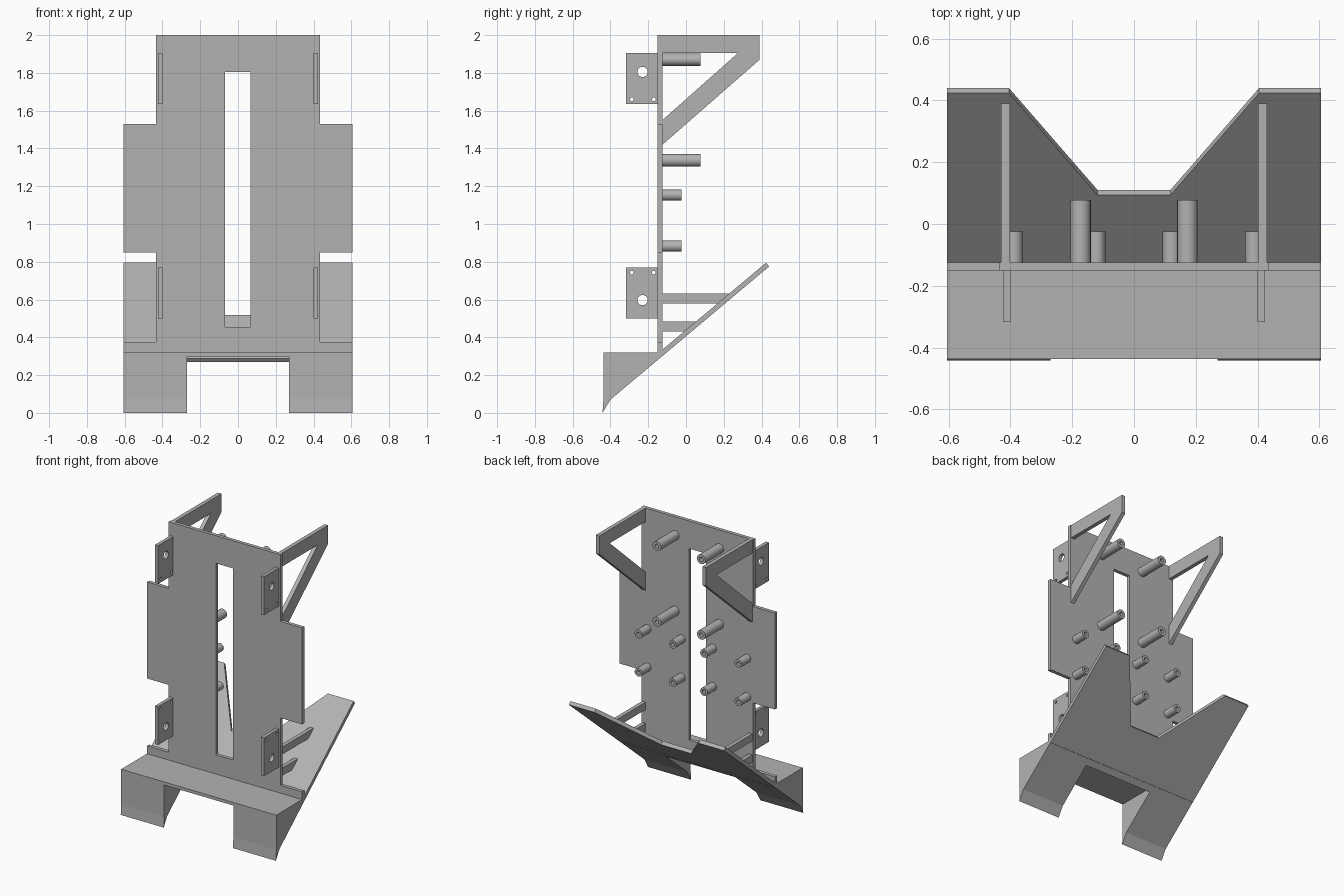
import bpy, bmesh, math
from mathutils import Matrix, Vector

cube = bpy.data.objects.get("Cube")
if cube:
    bpy.data.objects.remove(cube, do_unlink=True)

# single plain plastic colour
grey = bpy.data.materials.new("light_grey")
grey.use_nodes = True
colour = (0.45, 0.45, 0.45, 1)
grey.diffuse_color = colour
grey.node_tree.nodes["Principled BSDF"].inputs["Base Color"].default_value = colour


def frame(u, v, origin=(0, 0, 0)):
    """Matrix placing a flat drawing (u across, v up) in space."""
    u, v = Vector(u), Vector(v)
    m = Matrix((u, v, u.cross(v))).transposed().to_4x4()
    m.translation = Vector(origin)
    return m


def circle(cu, cv, r, n=24):
    return [(cu + r * math.cos(2 * math.pi * i / n),
             cv + r * math.sin(2 * math.pi * i / n)) for i in range(n)]


def prism(name, loops, matrix, lo, hi, smooth=False):
    """Extrude an outline with holes from lo to hi along the drawing normal."""
    cu = bpy.data.curves.new(name, 'CURVE')
    cu.dimensions = '2D'
    cu.fill_mode = 'BOTH'
    cu.extrude = (hi - lo) / 2
    for loop in loops:
        s = cu.splines.new('POLY')
        s.points.add(len(loop) - 1)
        for p, (a, b) in zip(s.points, loop):
            p.co = (a, b, 0, 1)
        s.use_cyclic_u = True
    tmp = bpy.data.objects.new(name + "_outline", cu)
    bpy.context.collection.objects.link(tmp)
    bpy.context.view_layer.update()
    dg = bpy.context.evaluated_depsgraph_get()
    me = bpy.data.meshes.new_from_object(tmp.evaluated_get(dg))
    bpy.data.objects.remove(tmp, do_unlink=True)
    bm = bmesh.new()
    bm.from_mesh(me)
    bmesh.ops.remove_doubles(bm, verts=bm.verts, dist=1e-5)
    bmesh.ops.transform(bm, matrix=matrix @ Matrix.Translation((0, 0, (lo + hi) / 2)),
                        verts=bm.verts)
    bmesh.ops.recalc_face_normals(bm, faces=bm.faces)
    for f in bm.faces:
        f.smooth = False
        f.material_index = 0
    bm.to_mesh(me)
    bm.free()
    me.materials.clear()
    me.materials.append(grey)
    ob = bpy.data.objects.new(name, me)
    bpy.context.collection.objects.link(ob)
    if smooth:
        bpy.ops.object.select_all(action='DESELECT')
        ob.select_set(True)
        bpy.context.view_layer.objects.active = ob
        bpy.ops.object.shade_smooth_by_angle(angle=math.radians(35))
    return ob


def mirrored(half):
    return half + [(-a, b) for a, b in reversed(half)]


SIDE = frame((0, 1, 0), (0, 0, 1))            # drawing in y, z; normal +x
FRONT = frame((1, 0, 0), (0, 0, 1))           # drawing in x, z; normal -y
tilt = math.radians(40)
RAMP = frame((1, 0, 0), (0, math.cos(tilt), math.sin(tilt)), (0, -0.40, 0.07))
W, N = 0.605, 0.435                           # wide and narrow half widths

# upright plate with stepped sides and a long slot
outline = mirrored([(W, 0.30), (W, 0.375), (N, 0.375), (N, 0.85),
                    (W, 0.85), (W, 1.53), (N, 1.53), (N, 2.0)])
slot = [(-0.068, 0.455), (0.065, 0.455), (0.065, 1.805), (-0.068, 1.805)]
prism("back_plate", [outline, slot], FRONT, 0.125, 0.15)

# sloping support sheet with a notch at its top
sheet = mirrored([(W, 0.31), (W, 1.097), (0.405, 1.097), (0.118, 0.666)])
prism("sloping_sheet", [sheet], RAMP, 0, 0.026)

# front shelf and the two wedge feet
shelf = [(-0.437, 0.298), (-0.437, 0.32), (-0.15, 0.32), (-0.14, 0.298)]
prism("front_shelf", [shelf], SIDE, -0.27, 0.27)
foot = [(-0.442, 0), (-0.437, 0.075), (-0.437, 0.32), (-0.15, 0.32),
        (-0.15, 0.28), (-0.40, 0.07)]


def ramp_y(z):
    """Where the middle of the sloping sheet is at height z."""
    return -0.40 + (z - 0.087) / math.tan(tilt)


for side, s in (("left", 1), ("right", -1)):
    def slab(name, loops, a, b):
        lo, hi = sorted((s * a, s * b))
        prism(side + "_" + name, loops, SIDE, lo, hi)

    slab("foot", [foot], 0.27, W)

    # triangular arm at the top of the back
    slab("arm", [[(-0.13, 2.0), (0.39, 2.0), (0.39, 1.87), (-0.13, 1.415)],
                 [(-0.125, 1.905), (0.275, 1.905), (-0.125, 1.55)]], 0.402, 0.43)

    # struts between plate and sheet
    for name, z0, z1 in (("upper_strut", 0.58, 0.632), ("lower_strut", 0.43, 0.483)):
        slab(name, [[(-0.13, z0), (ramp_y(z0), z0), (ramp_y(z1), z1), (-0.13, z1)]],
             0.402, 0.43)

    # drilled mounting ears on the front
    for name, z0, big, small in (("upper_ear", 1.635, 1.805, 1.66),
                                 ("lower_ear", 0.50, 0.597, 0.743)):
        z1 = z0 + 0.27
        slab(name, [[(-0.317, z0), (-0.145, z0), (-0.145, z1), (-0.317, z1)],
                    circle(-0.23, big, 0.027), circle(-0.287, small, 0.01, 12),
                    circle(-0.17, small, 0.01, 12)], 0.40, 0.424)

    # hollow stand-off pegs on the back
    for z in (1.87, 1.337):
        prism(side + "_long_peg", [circle(s * 0.173, z, 0.033),
                                   circle(s * 0.173, z, 0.014)],
              FRONT, -0.078, 0.13, True)
    for x in (0.122, 0.389):
        for z in (1.153, 0.883):
            prism(side + "_short_peg", [circle(s * x, z, 0.029),
                                        circle(s * x, z, 0.013)],
                  FRONT, 0.025, 0.13, True)
